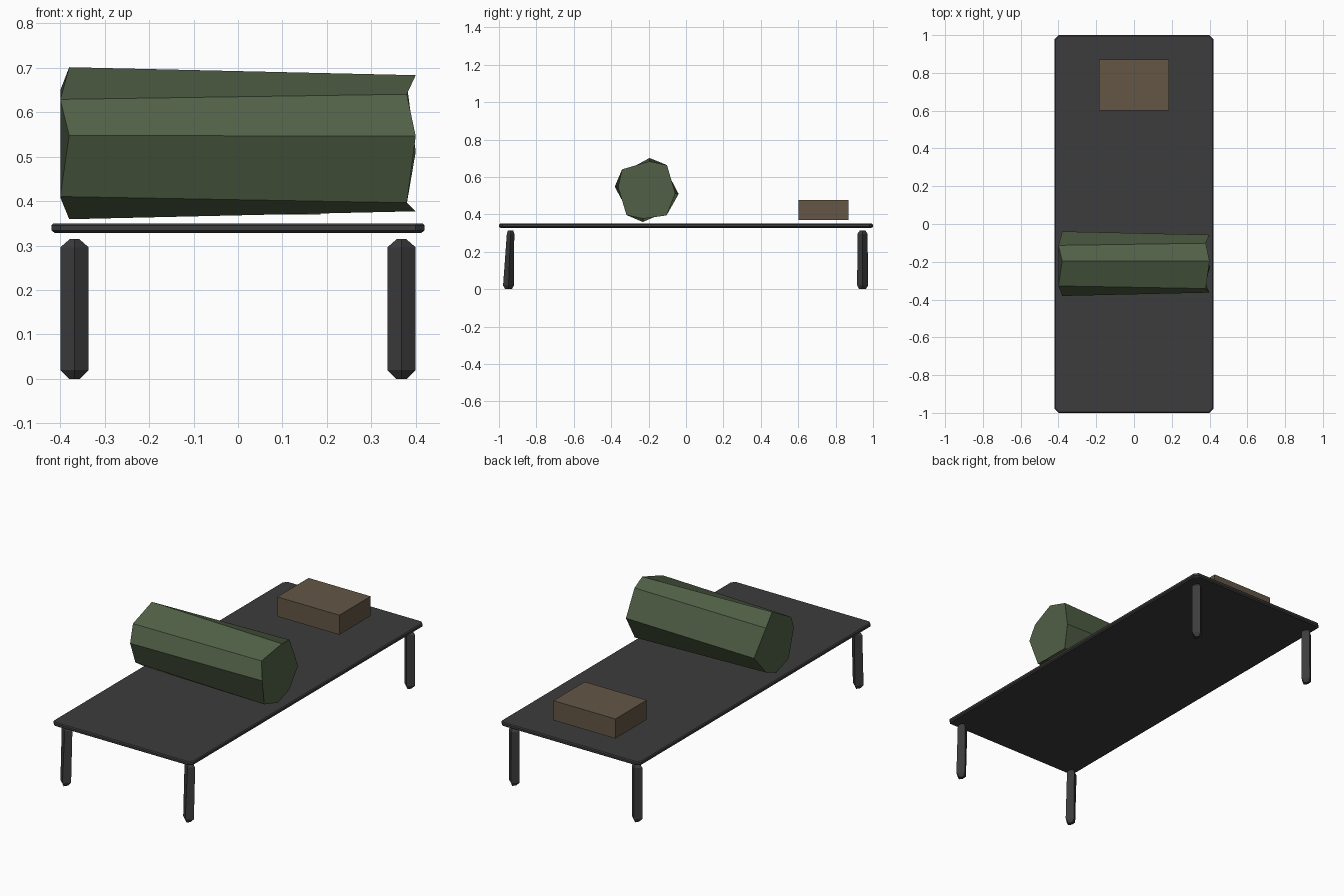
import bpy, bmesh
from math import cos, sin, radians

if "Cube" in bpy.data.objects:
    bpy.data.objects.remove(bpy.data.objects["Cube"])


def material(name, rgb):
    m = bpy.data.materials.new(name)
    m.diffuse_color = (*rgb, 1)
    m.use_nodes = True
    m.node_tree.nodes["Principled BSDF"].inputs["Base Color"].default_value = m.diffuse_color
    return m


GREY = material("dark grey", (0.045, 0.045, 0.045))
GREEN = material("olive green", (0.083, 0.117, 0.062))
BROWN = material("dusty brown", (0.125, 0.092, 0.059))


def loft(name, rings, mat):
    """Skin a list of equal-length vertex rings and cap both ends."""
    bm = bmesh.new()
    rows = [[bm.verts.new(p) for p in ring] for ring in rings]
    n = len(rows[0])
    for a, b in zip(rows, rows[1:]):
        for i in range(n):
            j = (i + 1) % n
            bm.faces.new((a[i], a[j], b[j], b[i]))
    bm.faces.new(rows[0])
    bm.faces.new(rows[-1])
    bmesh.ops.recalc_face_normals(bm, faces=bm.faces)
    mesh = bpy.data.meshes.new(name)
    bm.to_mesh(mesh)
    bm.free()
    mesh.materials.append(mat)
    obj = bpy.data.objects.new(name, mesh)
    bpy.context.collection.objects.link(obj)
    return obj


def rect(hx, hy, z, c, cy=0.0):
    """Rectangle outline with clipped corners."""
    pts = []
    for sx, sy in ((1, 1), (-1, 1), (-1, -1), (1, -1)):
        pair = [(sx * hx, cy + sy * (hy - c), z), (sx * (hx - c), cy + sy * hy, z)]
        pts += pair if sx * sy > 0 else pair[::-1]
    return pts


# Thin platform with clipped corners
loft("platform", [rect(0.412, 0.992, 0.328, 0.018), rect(0.42, 1.0, 0.334, 0.02),
                  rect(0.42, 1.0, 0.345, 0.02), rect(0.415, 0.995, 0.35, 0.018)], GREY)


# Four faceted legs with pointed ends
def diamond(cx, cy, rx, ry, z):
    return [(cx + rx, cy, z), (cx, cy + ry, z), (cx - rx, cy, z), (cx, cy - ry, z)]


for sx, side in ((-1, "left"), (1, "right")):
    for cy_low, cy_top, ry_top, end in ((-0.949, -0.938, 0.020, "front"),
                                        (0.944, 0.944, 0.027, "back")):
        cx = sx * 0.368
        loft(f"{end}_{side}_leg", [
            diamond(cx, cy_low, 0.012, 0.018, 0.0),
            diamond(cx, cy_low, 0.032, 0.029, 0.02),
            diamond(cx, cy_top, 0.032, ry_top, 0.296),
            diamond(cx, cy_top, 0.010, 0.014, 0.315)], GREY)

# Eight-sided bedroll; alternate corners are clipped at opposite ends
ANGLES = (85, 51, -7, -52, 263, 231, 174, 140)


def roll_ring(end):
    pts = []
    for i, a in enumerate(ANGLES):
        clipped = (i % 2 == 0) == (end > 0)
        r, x = (0.154, 0.4) if clipped else (0.172, 0.38)
        pts.append((end * x, -0.21 + r * cos(radians(a)), 0.53 + r * sin(radians(a))))
    return pts


loft("bedroll", [roll_ring(-1), roll_ring(1)], GREEN)


# Flat pillow block near the back end
def block(z):
    return [(x, y, z) for x, y in ((-0.186, 0.602), (0.186, 0.602),
                                   (0.186, 0.87), (-0.186, 0.87))]


loft("pillow_block", [block(0.37), block(0.476)], BROWN)
